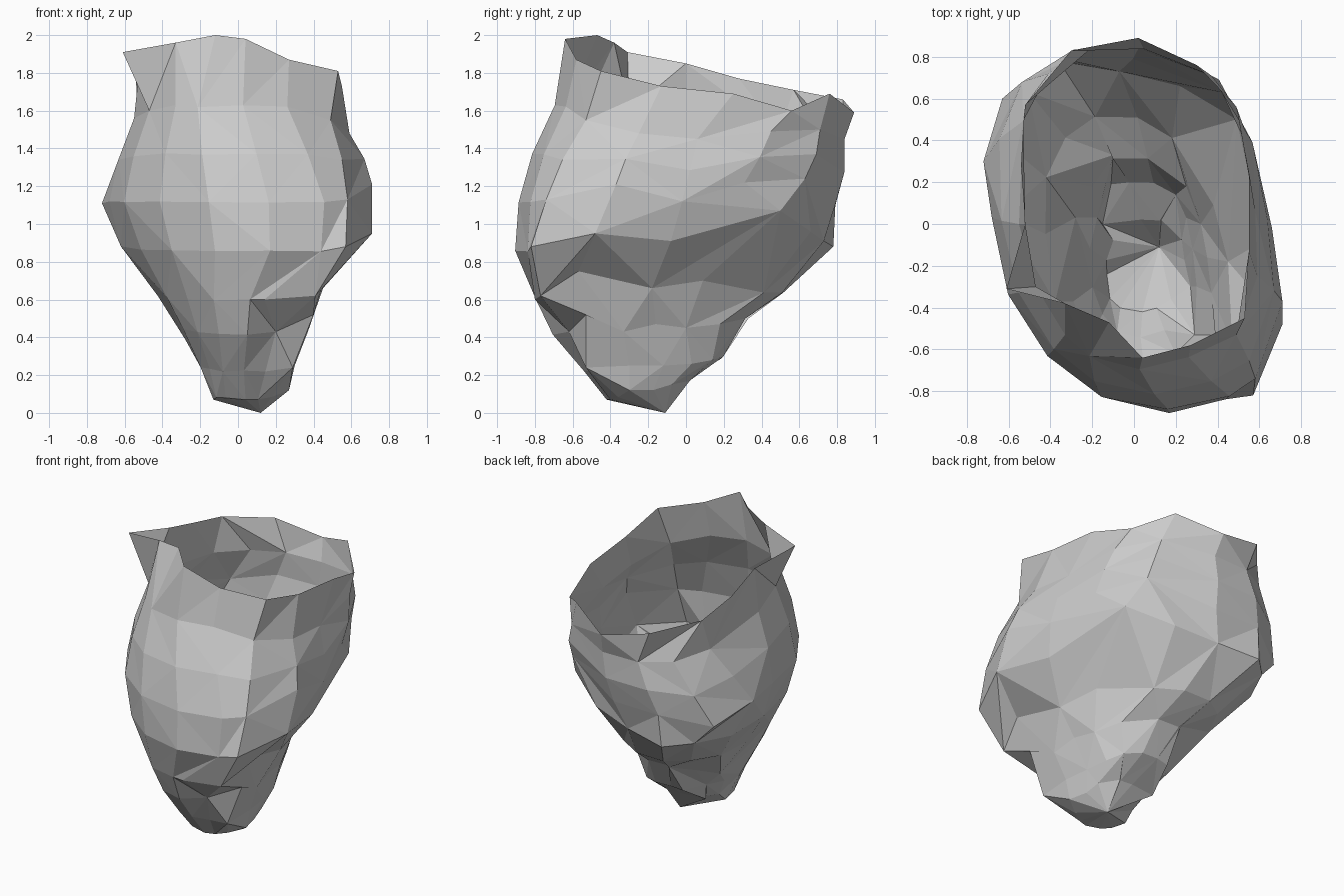
import bpy
import bmesh
import math
import random

cube = bpy.data.objects.get("Cube")
if cube:
    bpy.data.objects.remove(cube, do_unlink=True)

random.seed(4)

# Uneven rim, starting at the front and going round by way of +x
RIM = [
    (0.04, -0.64, 1.98), (0.27, -0.58, 1.87), (0.53, -0.45, 1.81),
    (0.55, -0.13, 1.73), (0.55, 0.25, 1.69), (0.49, 0.56, 1.6),
    (0.3, 0.76, 1.69), (0.02, 0.89, 1.59), (-0.3, 0.83, 1.66),
    (-0.52, 0.57, 1.71), (-0.54, 0.28, 1.77), (-0.52, 0, 1.85),
    (-0.61, -0.31, 1.91), (-0.33, -0.38, 1.96), (-0.12, -0.47, 2),
]
SIDES = len(RIM)
TIP = (0.12, -0.11, 0)


def spread(value, power=0.88):
    """Rounded-square version of a sine or cosine."""
    return math.copysign(abs(value) ** power, value)


def ring(front_z, back_z, left, right, front, back, skew):
    """Tilted, skewed oval, slightly rough as if cut by hand."""
    centre_x, radius_x = (left + right) / 2, (right - left) / 2
    centre_y, radius_y = (front + back) / 2, (back - front) / 2
    points = []
    for i in range(SIDES):
        angle = math.tau * i / SIDES
        u, v = spread(math.sin(angle)), -spread(math.cos(angle))
        point = (centre_x + radius_x * u - skew * v,
                 centre_y + radius_y * v,
                 front_z + (back_z - front_z) * (v + 1) / 2)
        points.append(tuple(c + random.uniform(-0.006, 0.006) for c in point))
    return points


def dent(level, start, *points):
    """Replace a run of points to form corners, ledges and undercuts."""
    level[start:start + len(points)] = points


def between(above, below, swell=1.03):
    """Level halfway between two others, swelling outwards a little."""
    return [((a[0] + b[0]) / 2 * swell, (a[1] + b[1]) / 2 * swell, (a[2] + b[2]) / 2)
            for a, b in zip(above, below)]


# Wall levels from the shoulder down to the foot
shoulder = ring(1.63, 1.44, -0.56, 0.5, -0.69, 0.85, 0.06)
belly = ring(1.12, 1.1, -0.69, 0.68, -0.89, 0.81, 0.17)
lower = ring(0.86, 0.89, -0.6, 0.62, -0.9, 0.77, 0.16)
waist = ring(0.6, 0.64, -0.42, 0.4, -0.8, 0.52, 0.08)
shin = ring(0.41, 0.5, -0.31, 0.34, -0.7, 0.32, 0.03)
ankle = ring(0.22, 0.3, -0.21, 0.28, -0.54, 0.2, 0)
foot = ring(0.07, 0.17, -0.14, 0.24, -0.42, 0.02, -0.03)

# Angular +x flank, from the front corner to the back
dent(shoulder, 2, (0.49, -0.53, 1.55), (0.59, -0.25, 1.48),
     (0.58, 0.06, 1.45), (0.53, 0.45, 1.49), (0.37, 0.71, 1.5))
dent(belly, 2, (0.58, -0.74, 1.13), (0.71, -0.37, 1.21), (0.66, -0.02, 1.12),
     (0.57, 0.31, 1.22), (0.42, 0.63, 1.24))
dent(lower, 2, (0.57, -0.82, 0.88), (0.71, -0.48, 0.95), (0.62, -0.08, 0.91),
     (0.49, 0.5, 1.07), (0.22, 0.66, 0.96), (-0.07, 0.73, 0.91), (-0.36, 0.78, 0.88))

# Overhang under the pointed -x rim corner
dent(shoulder, 11, (-0.55, 0, 1.56), (-0.47, -0.3, 1.6), (-0.33, -0.53, 1.63))

# Bulge at the -x back
dent(belly, 9, (-0.63, 0.6, 1.02), (-0.72, 0.3, 1.11), (-0.68, 0.03, 1.12))

# Ledge at the front corner and the flat flank below it
dent(waist, 1, (0.14, -0.8, 0.6), (0.41, -0.77, 0.62), (0.47, -0.57, 0.75),
     (0.45, -0.18, 0.66), (0.38, 0.09, 0.7))
dent(shin, 1, (0.2, -0.62, 0.43), (0.4, -0.53, 0.52), (0.37, -0.33, 0.43),
     (0.35, -0.16, 0.47), (0.32, 0, 0.45), (0.25, 0.18, 0.47))
dent(ankle, 2, (0.29, -0.53, 0.24), (0.3, -0.3, 0.25), (0.28, -0.12, 0.25),
     (0.25, 0.03, 0.26), (0.2, 0.14, 0.28))

# Undercut on the -x back, above the heel
dent(shin, 9, (-0.1, 0.33, 0.5), (-0.2, 0.18, 0.45), (-0.28, 0.03, 0.39))
dent(ankle, 9, (-0.11, 0.19, 0.29))

# Corners of the foot
dent(foot, 0, (0.04, -0.42, 0.07))
dent(foot, 3, (0.27, -0.3, 0.12))
dent(foot, 6, (0.13, 0.02, 0.17))
dent(foot, 9, (-0.15, 0, 0.17))
dent(foot, 12, (-0.13, -0.24, 0.07))

levels = [RIM, shoulder, between(shoulder, belly), belly, lower,
          waist, shin, ankle, foot]

# Join the levels into one open shell
bm = bmesh.new()
rows = [[bm.verts.new(p) for p in level] for level in levels]
for row, (top, low) in enumerate(zip(rows, rows[1:])):
    for i in range(SIDES):
        j = (i + 1) % SIDES
        if (i + row) % 2:
            bm.faces.new((top[i], low[i], low[j]))
            bm.faces.new((top[i], low[j], top[j]))
        else:
            bm.faces.new((top[i], low[i], top[j]))
            bm.faces.new((top[j], low[i], low[j]))

# Pointed underside
tip = bm.verts.new(TIP)
for i in range(SIDES):
    bm.faces.new((rows[-1][i], tip, rows[-1][(i + 1) % SIDES]))

mesh = bpy.data.meshes.new("hollow_shell")
bm.to_mesh(mesh)
bm.free()

# Single plain grey
grey = bpy.data.materials.new("light_grey")
grey.use_nodes = True
colour = (0.6, 0.6, 0.6, 1)
grey.diffuse_color = colour
grey.node_tree.nodes["Principled BSDF"].inputs["Base Color"].default_value = colour
mesh.materials.append(grey)

shell = bpy.data.objects.new("hollow_shell", mesh)
bpy.context.collection.objects.link(shell)
